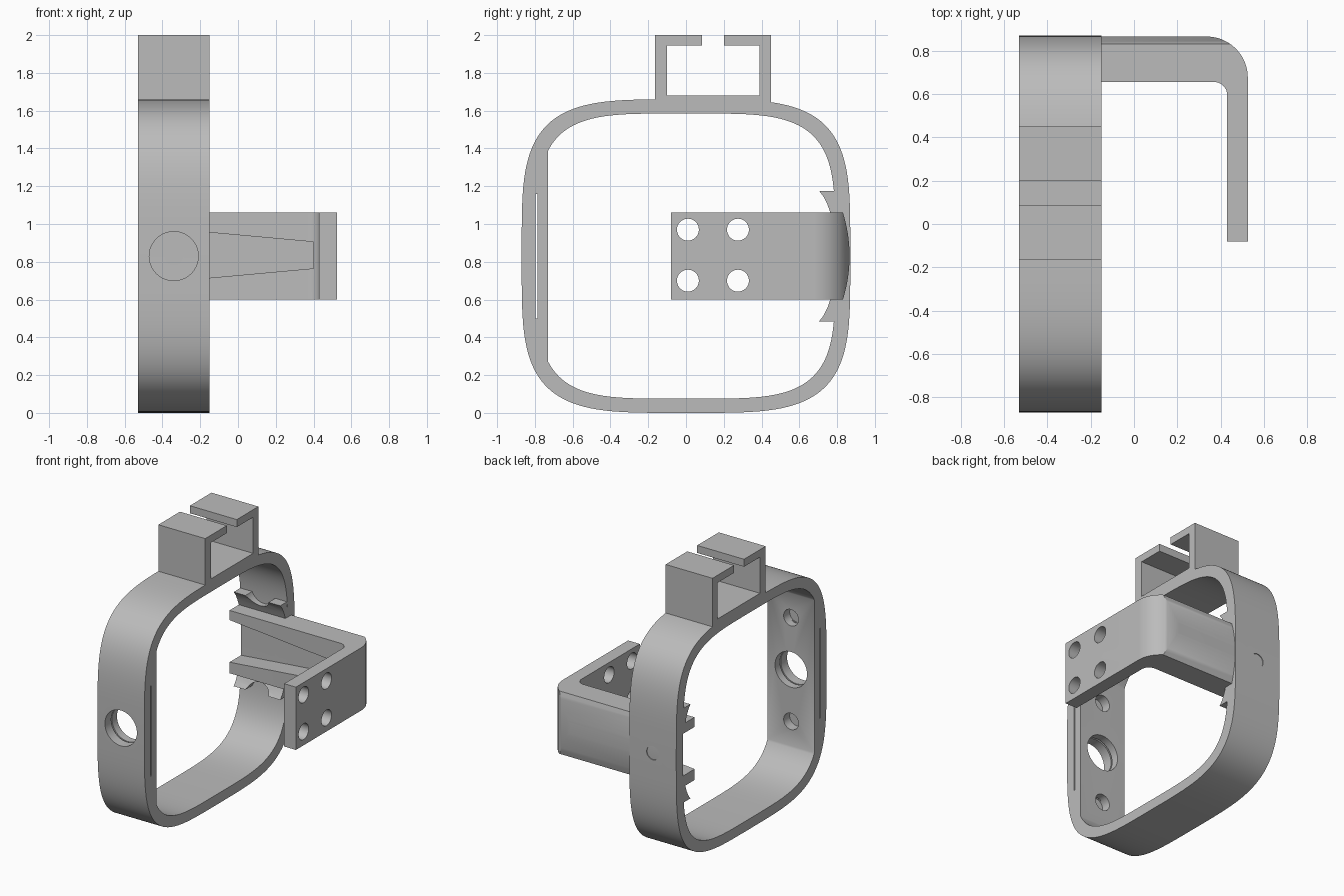
import bpy, bmesh, math

cube = bpy.data.objects.get("Cube")
if cube:
    bpy.data.objects.remove(cube, do_unlink=True)

grey = bpy.data.materials.new("plain_grey")
grey.use_nodes = True
grey.diffuse_color = (0.5, 0.5, 0.5, 1)
grey.node_tree.nodes["Principled BSDF"].inputs["Base Color"].default_value = (0.5, 0.5, 0.5, 1)

X0, X1 = -0.53, -0.15      # band width
XM = (X0 + X1) / 2         # band middle
ZM = 0.83                  # band centre height
MAP = {"x": lambda a, b, t: (t, a, b),
       "y": lambda a, b, t: (a, t, b),
       "z": lambda a, b, t: (a, b, t)}


def prism(name, pts, axis, lo, hi):
    """Extrude a closed 2D outline along an axis."""
    bm = bmesh.new()
    f = MAP[axis]
    face = bm.faces.new([bm.verts.new(f(a, b, lo)) for a, b in pts])
    ext = bmesh.ops.extrude_face_region(bm, geom=[face])
    moved = [g for g in ext["geom"] if isinstance(g, bmesh.types.BMVert)]
    bmesh.ops.translate(bm, verts=moved, vec=f(0, 0, hi - lo))
    bmesh.ops.recalc_face_normals(bm, faces=bm.faces)
    mesh = bpy.data.meshes.new(name)
    bm.to_mesh(mesh)
    bm.free()
    mesh.materials.append(grey)
    ob = bpy.data.objects.new(name, mesh)
    bpy.context.collection.objects.link(ob)
    return ob


def arc(ca, cb, r, start, end, n):
    angles = [math.radians(start + (end - start) * i / n) for i in range(n + 1)]
    return [(ca + r * math.cos(t), cb + r * math.sin(t)) for t in angles]


def rect(a0, a1, b0, b1):
    return [(a0, b0), (a1, b0), (a1, b1), (a0, b1)]


def squircle(ha, hb, p, n=128):
    def power(v):
        return math.copysign(abs(v) ** (2 / p), v) if abs(v) > 1e-9 else 0.0
    return [(ha * power(math.cos(2 * math.pi * i / n)),
             ZM + hb * power(math.sin(2 * math.pi * i / n))) for i in range(n)]


def drill(name, a, b, r, axis, lo, hi):
    return prism(name, arc(a, b, r, 0, 360, 40)[:-1], axis, lo, hi)


def boolean(ob, tool, op="DIFFERENCE"):
    """Apply a boolean and discard the tool."""
    tool.hide_render = True
    mod = ob.modifiers.new("cut", "BOOLEAN")
    mod.operation, mod.solver, mod.object = op, "EXACT", tool
    bpy.context.view_layer.objects.active = ob
    bpy.ops.object.modifier_apply(modifier=mod.name)
    bpy.data.objects.remove(tool, do_unlink=True)


# Rounded band with a flat inner front wall
band = prism("band", squircle(0.87, 0.83, 4), "x", X0, X1)
opening = prism("opening", squircle(0.79, 0.755, 4.2), "x", X0 - 0.1, X1 + 0.1)
boolean(opening, prism("flat", rect(-1, -0.73, -0.1, 2), "x", -1, 1))
boolean(band, opening)
boolean(band, drill("front_hole", XM, ZM, 0.13, "y", -1, -0.6))
boolean(band, drill("back_hole", XM, ZM, 0.05, "y", 0.6, 1))
for s in (-1, 1):
    boolean(band, drill("blind_hole", XM, ZM + s * 0.38, 0.06, "y", -0.8, -0.6))
boolean(band, prism("slit", rect(-0.797, -0.787, 0.5, 1.16), "x", -1, 1))

# Open-topped rail clamp
clamp_outline = [(-0.165, 1.6), (0.45, 1.6), (0.45, 2), (0.2, 2), (0.2, 1.945),
                 (0.39, 1.945), (0.39, 1.68), (-0.1, 1.68), (-0.1, 1.945),
                 (0.085, 1.945), (0.085, 2), (-0.165, 2)]
clamp = prism("top_clamp", clamp_outline, "x", X0, X1)

# Bent bracket: L outline, crowned back, tapered channel and bolt holes
outline = [(X0 + 0.002, 0.865), (X0 + 0.002, 0.655)]
outline += arc(0.37, 0.595, 0.06, 90, 0, 8)
outline += [(0.43, -0.08), (0.525, -0.08)]
outline += arc(0.335, 0.675, 0.19, 0, 90, 20)
bracket = prism("bracket", outline, "z", 0.4, 1.3)
half = math.degrees(math.asin(0.23 / 0.77))
crown = [(-1, 1.06), (-1, 0.6)] + arc(0.866 - 0.77, ZM, 0.77, -half, half, 16)
boolean(bracket, prism("crown", crown, "x", -1, 1), "INTERSECT")
channel = [(-0.6, 0.674), (0.4, 0.765), (0.4, 0.905), (-0.6, 0.996)]
boolean(bracket, prism("channel", channel, "y", 0.5, 0.79))
for y in (0.01, 0.275):
    for z in (0.7, 0.97):
        boolean(bracket, drill("bolt_hole", y, z, 0.058, "x", 0.3, 0.7))

# Hooked clips above and below the bracket, notched in the middle
parts = [band, clamp, bracket]
for s, side in ((1, "upper"), (-1, "lower")):
    hook = [(0.705, 0.345), (0.728, 0.315), (0.748, 0.275), (0.766, 0.225),
            (0.82, 0.225), (0.82, 0.345)]
    clip = prism(side + "_clip", [(y, ZM + s * h) for y, h in hook], "x", X0 + 0.001, X1 - 0.001)
    boolean(clip, drill("notch", XM, ZM + s * 0.38, 0.1, "y", 0.5, 0.9))
    parts.append(clip)

# Smooth curved faces, keep corners crisp
bpy.ops.object.select_all(action="DESELECT")
for ob in parts:
    ob.select_set(True)
bpy.context.view_layer.objects.active = band
bpy.ops.object.shade_smooth_by_angle(angle=math.radians(30))
